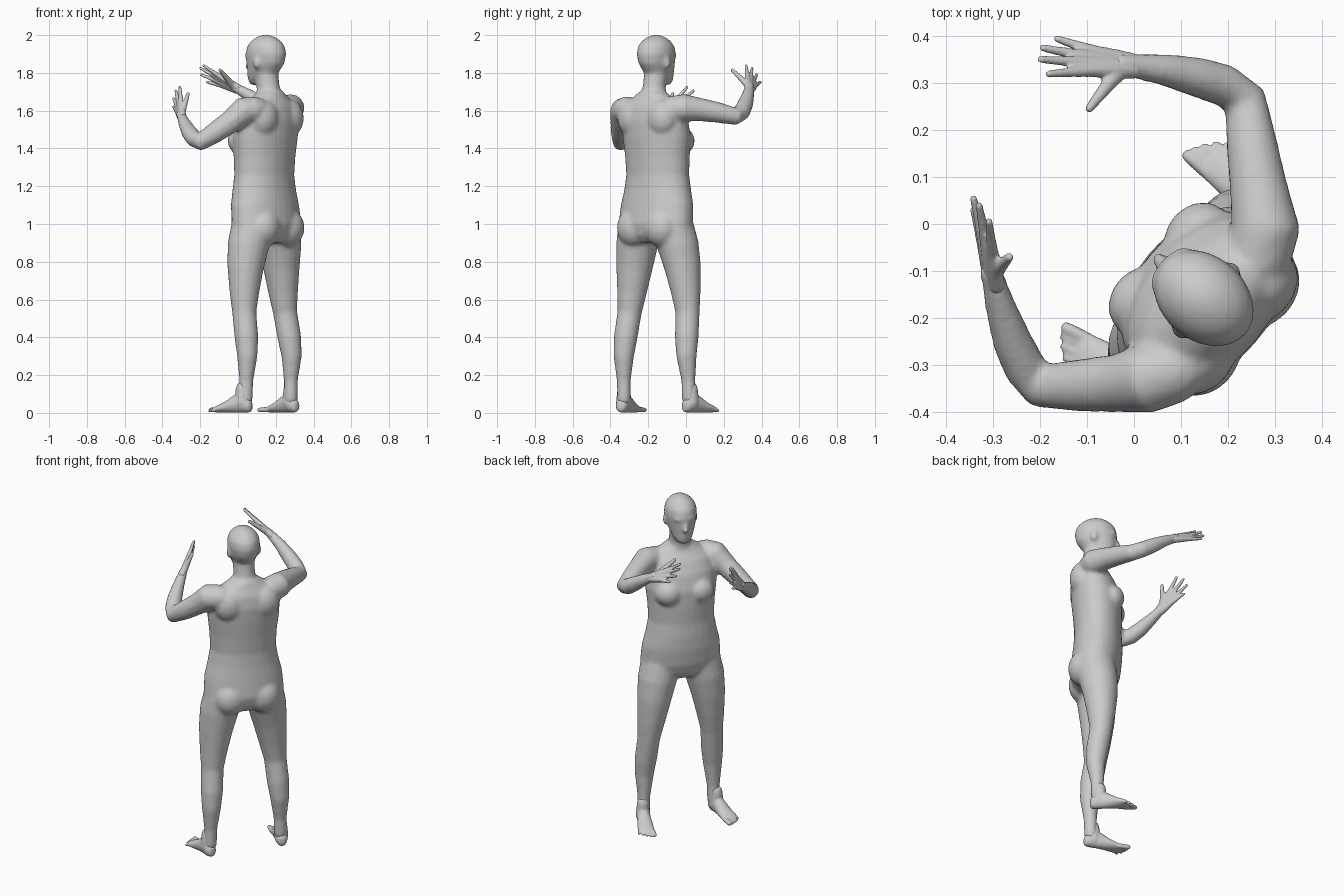
import bpy, bmesh, math
from mathutils import Vector, Matrix

# Body frame: r = towards the figure's right, f = forward, z = up
ORIGIN = Vector((0.145, -0.155, 0))
R = Vector((0.655, 0.756, 0)).normalized()
F = Vector((-R.y, R.x, 0))
UP = Vector((0, 0, 1))


def at(r, f, z):
    return ORIGIN + R * r + F * f + UP * z


def loft(bm, rings, n=20):
    """Skin closed ellipses given as (centre, half-axis u, half-axis v)."""
    loops = []
    for c, u, v in rings:
        loops.append([bm.verts.new(c + u * math.cos(2 * math.pi * i / n) + v * math.sin(2 * math.pi * i / n))
                      for i in range(n)])
    faces = [bm.faces.new(loops[0][::-1]), bm.faces.new(loops[-1])]
    for a, b in zip(loops, loops[1:]):
        for i in range(n):
            j = (i + 1) % n
            faces.append(bm.faces.new((a[i], a[j], b[j], b[i])))
    bmesh.ops.recalc_face_normals(bm, faces=faces)


def tube(bm, pts, radii, n=14):
    """Round limb through the points, with rounded ends."""
    pts = [Vector(p) for p in pts]
    radii = list(radii)
    d0, d1 = (pts[0] - pts[1]).normalized(), (pts[-1] - pts[-2]).normalized()
    r0, r1 = radii[0], radii[-1]
    pts = [pts[0] + d0 * r0 * .9, pts[0] + d0 * r0 * .6] + pts + [pts[-1] + d1 * r1 * .6, pts[-1] + d1 * r1 * .9]
    radii = [r0 * .4, r0 * .8] + radii + [r1 * .8, r1 * .4]
    rings, u = [], None
    for i, p in enumerate(pts):
        t = (pts[min(i + 1, len(pts) - 1)] - pts[max(i - 1, 0)]).normalized()
        u = t.orthogonal() if u is None else u - t * u.dot(t)
        u.normalize()
        rings.append((p, u * radii[i], t.cross(u) * radii[i]))
    loft(bm, rings, n)


def blob(bm, centre, sr, sf, sz):
    m = Matrix.Translation(centre) @ Matrix((R, F, UP)).transposed().to_4x4() @ Matrix.Diagonal((sr, sf, sz, 1))
    bmesh.ops.create_uvsphere(bm, u_segments=20, v_segments=12, radius=1, matrix=m)


def stack(bm, sections):
    """Upright loft from (z, forward shift, half width, half depth)."""
    loft(bm, [(at(0, f, z), R * a, F * b) for z, f, a, b in sections], 28)


def finish(bm, name, voxel, smooth):
    me = bpy.data.meshes.new(name)
    bm.to_mesh(me)
    bm.free()
    ob = bpy.data.objects.new(name, me)
    bpy.context.collection.objects.link(ob)
    rm = ob.modifiers.new("skin", 'REMESH')
    rm.mode = 'VOXEL'
    rm.voxel_size = voxel
    rm.use_smooth_shade = True
    sm = ob.modifiers.new("soften", 'SMOOTH')
    sm.factor, sm.iterations = 0.5, smooth
    return ob


body = bmesh.new()

# Torso
stack(body, [(.90, -.01, .17, .09), (.94, -.01, .215, .125), (1.0, -.008, .23, .142), (1.1, .003, .222, .142),
             (1.18, .008, .202, .138), (1.26, .008, .188, .133), (1.36, .006, .193, .138), (1.46, .0, .205, .142),
             (1.55, -.015, .205, .132), (1.62, -.028, .185, .108), (1.665, -.034, .125, .08),
             (1.70, -.034, .075, .066)])
for s in (-1, 1):
    blob(body, at(s * .09, .09, 1.44), .08, .068, .075)      # chest
    blob(body, at(s * .095, -.078, .98), .095, .08, .10)     # seat
    blob(body, at(s * .10, -.075, 1.56), .09, .075, .10)     # shoulder blade

# Neck
tube(body, [at(0, -.035, 1.62), at(0, -.02, 1.72), at(0, -.008, 1.80)], (.08, .062, .062))

# Head
stack(body, [(1.735, .07, .022, .022), (1.75, .06, .042, .045), (1.775, .04, .058, .068), (1.81, .014, .072, .095),
             (1.85, .0, .083, .112), (1.90, -.004, .091, .119), (1.94, -.004, .086, .11), (1.97, -.004, .067, .085),
             (1.99, -.004, .042, .053), (2.002, -.004, .012, .015)])
tube(body, [at(0, .102, 1.878), at(0, .118, 1.85), at(0, .124, 1.832)], (.009, .012, .015))  # nose
blob(body, at(0, .10, 1.795), .027, .013, .014)              # mouth
blob(body, at(0, .085, 1.757), .025, .018, .018)             # chin
blob(body, at(0, .098, 1.893), .058, .018, .012)             # brow
for s in (-1, 1):
    blob(body, at(s * .088, -.012, 1.853), .012, .021, .034)  # ears

# Legs
tube(body, [at(-.115, -.008, .97), at(-.14, 0, .88), at(-.158, .002, .77), at(-.172, -.002, .64), at(-.182, -.01, .53),
            at(-.19, -.032, .40), at(-.195, -.042, .30), at(-.198, -.038, .17), at(-.20, -.035, .07)],
     (.115, .110, .097, .079, .064, .063, .054, .037, .037), 20)
tube(body, [at(.115, -.002, .97), at(.14, .014, .88), at(.16, .026, .77), at(.178, .03, .64), at(.192, .028, .53),
            at(.203, .008, .40), at(.21, -.002, .30), at(.215, .008, .17), at(.217, .010, .07)],
     (.115, .110, .097, .079, .064, .063, .054, .037, .037), 20)

# Arms
WRIST_R, WRIST_L = Vector((.0, .335, 1.715)), Vector((-.297, -.125, 1.565))
tube(body, [(.262, -.075, 1.605), (.28, -.01, 1.615), (.264, .08, 1.605), (.25, .17, 1.59), (.235, .265, 1.57),
            (.19, .295, 1.593), (.13, .313, 1.632), (.06, .328, 1.68), WRIST_R, (-.03, .338, 1.733)],
     (.072, .074, .062, .055, .047, .046, .043, .034, .027, .024))
tube(body, [(.085, -.31, 1.605), (.03, -.328, 1.60), (-.04, -.338, 1.54), (-.12, -.343, 1.485), (-.205, -.343, 1.432),
            (-.232, -.305, 1.452), (-.258, -.25, 1.485), (-.282, -.18, 1.53), WRIST_L, (-.304, -.1, 1.585)],
     (.072, .074, .062, .056, .047, .046, .043, .034, .027, .024))
finish(body, "body", .0105, 7)


# Hands: index to little fingertip, then thumb tip
def hand(name, wrist, tips, thumb):
    bm = bmesh.new()
    tips = [Vector(t) for t in tips]
    mid = sum(tips, Vector()) / 4
    for t in tips:
        knuckle = wrist.lerp(mid, .48) + (t - mid) * .5
        root = wrist + (t - mid) * .18
        tube(bm, [root, wrist.lerp(knuckle, .5) + (t - mid) * .1, knuckle, knuckle.lerp(t, .5), t.lerp(knuckle, .06)],
             (.02, .018, .0145, .0105, .008), 10)
    thumb = Vector(thumb)
    base = wrist.lerp(thumb, .5).lerp(wrist.lerp(mid, .35), .2)
    tube(bm, [wrist.lerp(mid, .1), base, thumb], (.021, .016, .0095), 10)
    finish(bm, name, .0048, 3)


hand("right_hand", WRIST_R,
     [(-.187, .318, 1.842), (-.205, .350, 1.828), (-.20, .375, 1.792), (-.168, .395, 1.752)], (-.095, .245, 1.815))
hand("left_hand", WRIST_L,
     [(-.308, .01, 1.73), (-.33, .045, 1.71), (-.342, .06, 1.668), (-.342, .035, 1.622)], (-.264, -.07, 1.69))


# Feet: inner is +1 when the big toe lies to the right of the pointing direction
def foot(name, heel, toe, inner):
    bm = bmesh.new()
    heel, toe = Vector(heel), Vector(toe)
    d = (toe - heel).normalized()
    side = Vector((d.y, -d.x, 0)) * inner
    spec = [(0, .035, .014, .02), (.01, .037, .028, .034), (.035, .045, .036, .044), (.07, .055, .037, .054),
            (.11, .044, .040, .043), (.15, .030, .045, .029), (.19, .021, .047, .020), (.21, .017, .043, .014)]
    loft(bm, [(heel + d * s + UP * z, side * w, UP * h) for s, z, w, h in spec])
    for i in range(5):
        o = .034 - .0175 * i
        r = .0145 if i == 0 else .0105
        root = heel + d * .19 + side * o * .95
        tip = heel + d * (.25 - .003 * i * i * .9) + side * o * 1.15
        tube(bm, [root + UP * .017, root.lerp(tip, .5) + UP * .017, tip + UP * (r + .001)], (r, r, r * .9), 10)
    tube(bm, [heel + d * .055 + UP * .05, heel + d * .055 + UP * .13], (.042, .034))
    finish(bm, name, .0058, 4)


foot("left_foot", (.073, -.35, 0), (-.175, -.25, 0), 1)
foot("right_foot", (.312, -.012, 0), (.13, .185, 0), -1)
